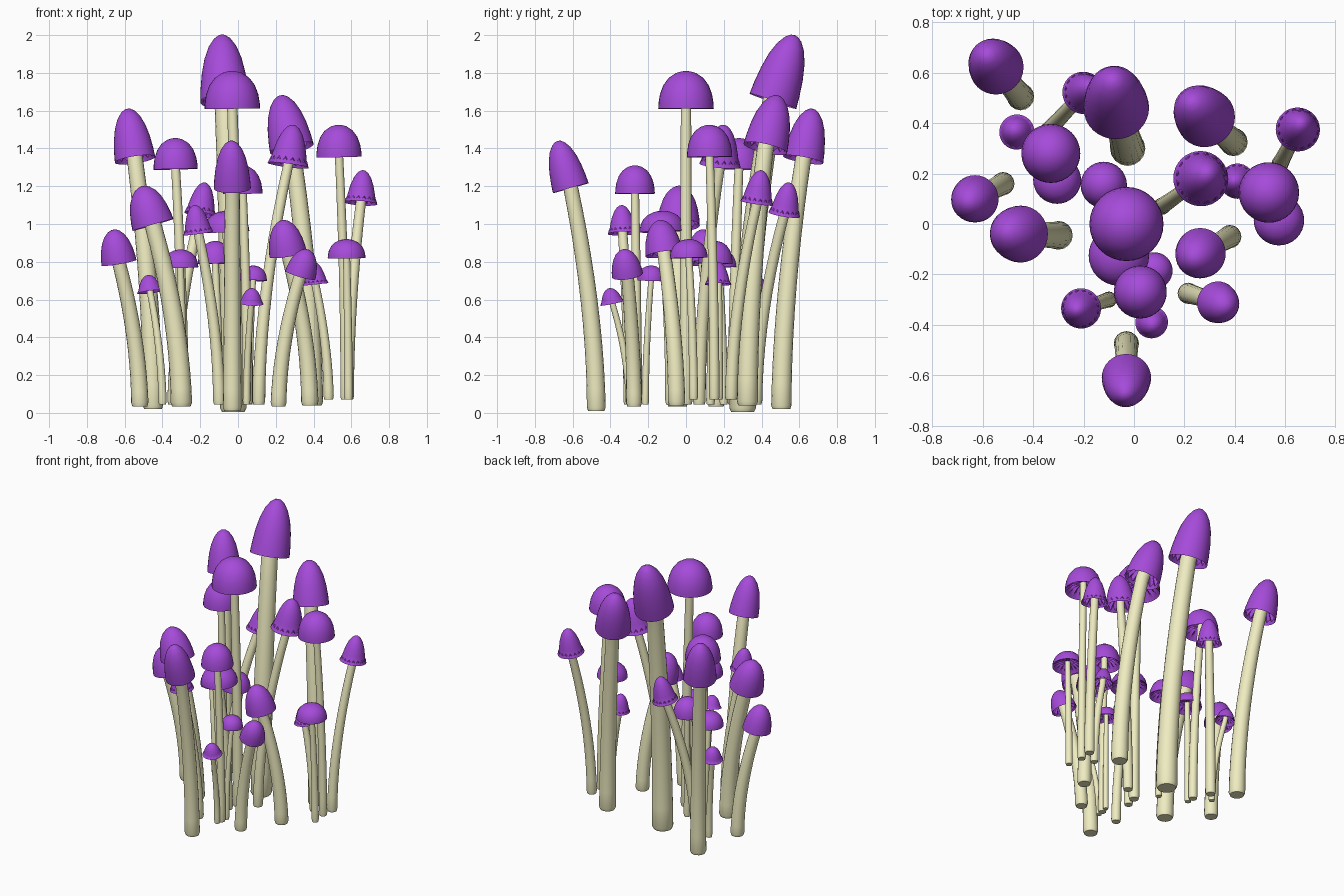
import bpy, bmesh, math
from mathutils import Vector

if "Cube" in bpy.data.objects:
    bpy.data.objects.remove(bpy.data.objects["Cube"])

def material(name, col):
    m = bpy.data.materials.new(name)
    m.diffuse_color = col
    m.use_nodes = True
    m.node_tree.nodes["Principled BSDF"].inputs["Base Color"].default_value = m.diffuse_color
    return m

PURPLE = material("cap_purple", (0.38, 0.07, 0.70, 1))
CREAM = material("stem_cream", (0.86, 0.84, 0.53, 1))

# cap outlines as (radius, height) fractions from rim to tip
EGG = [(1, 0), (.97, .18), (.89, .42), (.76, .64), (.57, .82), (.34, .94), (.15, .99)]
DOME = [(1, 0), (.99, .15), (.94, .38), (.82, .62), (.62, .82), (.35, .95), (.15, .99)]
BELL = [(1, 0), (.88, .12), (.80, .32), (.68, .56), (.52, .77), (.32, .92), (.14, .985)]
SIDES = 32


def frame(axis):
    q = Vector((0, 0, 1)).rotation_difference(axis)
    return q @ Vector((1, 0, 0)), q @ Vector((0, 1, 0))


def loft(name, rings, mat, close_end=None, cap_start=False):
    bm = bmesh.new()
    rows = [[bm.verts.new(p) for p in ring] for ring in rings]
    n = len(rows[0])
    for a, b in zip(rows, rows[1:]):
        for i in range(n):
            j = (i + 1) % n
            bm.faces.new((a[i], a[j], b[j], b[i]))
    if close_end is not None:
        t = bm.verts.new(close_end)
        for i in range(n):
            bm.faces.new((rows[-1][i], rows[-1][(i + 1) % n], t))
    if cap_start:
        bm.faces.new(rows[0][::-1])
    bmesh.ops.recalc_face_normals(bm, faces=bm.faces)
    me = bpy.data.meshes.new(name)
    bm.to_mesh(me)
    bm.free()
    me.materials.append(mat)
    ob = bpy.data.objects.new(name, me)
    bpy.context.collection.objects.link(ob)
    bpy.ops.object.select_all(action='DESELECT')
    ob.select_set(True)
    bpy.context.view_layer.objects.active = ob
    bpy.ops.object.shade_smooth_by_angle(angle=math.radians(35))


def mushroom(kind, k, base, rim, tip, r, sr, profile):
    base, rim, tip = Vector(base), Vector(rim), Vector(tip)
    h = (tip - rim).length
    axis = (tip - rim).normalized()

    def ring(c, u, v, rad, n):
        return [c + (u * math.cos(a) + v * math.sin(a)) * rad
                for a in (2 * math.pi * i / n for i in range(n))]

    # cap: gilled underside, then the outer skin up to the tip
    u, v = frame(axis)
    rings = [ring(rim + axis * h * .34, u, v, r * .15, SIDES)]
    for f, z in ((.55, .26), (.92, .05)):
        pts = ring(rim + axis * h * z, u, v, r * f, SIDES)
        rings.append([p + axis * h * (.16 if i % 2 and f < .9 else .08 * (i % 2))
                      for i, p in enumerate(pts)])
    rings += [ring(rim + axis * h * z, u, v, r * f, SIDES) for f, z in profile]
    loft(f"{kind}_cap_{k}", rings, PURPLE, close_end=tip)

    # stem: rises upright, leaning more towards the cap
    lean = rim - base
    pts = [base + Vector((lean.x * t ** 1.8, lean.y * t ** 1.8, lean.z * t))
           for t in (i / 10 for i in range(11))]
    pts.append(rim + axis * h * .45)
    rings = [ring(pts[0], *frame(Vector((0, 0, 1))), sr * .86, 16)]
    for i, p in enumerate(pts):
        d = (pts[min(i + 1, 11)] - pts[max(i - 1, 0)]).normalized()
        if i == 0:
            p, d = p + Vector((0, 0, .02)), Vector((0, 0, 1))
        rings.append(ring(p, *frame(d), sr * (1 - .24 * i / 11), 16))
    loft(f"{kind}_stem_{k}", rings, CREAM, cap_start=True)


# tall egg caps: base, rim centre, tip, cap radius, stem radius
eggs = [
    ((-.45, .505, .02), (-.545, .62, 1.34), (-.585, .67, 1.61), .108, .054),
    ((-.025, .30, .005), (-.07, .46, 1.65), (-.085, .575, 2.0), .13, .07),
    ((.395, .325, .04), (.285, .42, 1.40), (.225, .485, 1.68), .118, .056),
    ((.38, -.05, .04), (.265, -.115, .84), (.235, -.14, 1.02), .1, .046),
    ((.215, -.275, .035), (.33, -.31, .73), (.37, -.33, .865), .083, .042),
    ((-.03, -.475, .01), (-.03, -.61, 1.19), (-.035, -.68, 1.44), .098, .05),
    ((-.30, -.045, .035), (-.45, -.04, .995), (-.51, -.035, 1.2), .113, .057),
    ((-.52, .16, .035), (-.63, .10, .795), (-.66, .085, .97), .094, .046),
]
for k, (b, c, t, r, s) in enumerate(eggs):
    mushroom("egg", k, b, c, t, r, s, EGG)

# upright caps: base xy, cap xy, rim z, top z, cap radius, stem radius
domes = [
    (0, 0, -.03, 0, 1.6, 1.81, .147, .035),
    (.57, .15, .535, .125, 1.345, 1.525, .12, .028),
    (.585, .04, .575, .015, .81, .92, .1, .024),
    (.05, -.26, .025, -.27, 1.15, 1.31, .105, .028),
    (-.02, -.08, -.06, -.125, .95, 1.07, .12, .03),
    (.06, -.215, .08, -.185, .69, .78, .073, .019),
    (-.29, .25, -.33, .28, 1.28, 1.455, .117, .03),
    (-.29, .20, -.305, .175, .76, .865, .095, .023),
    (-.10, .13, -.12, .155, .78, .91, .092, .023),
]
bells = [
    (.11, .07, .265, .18, 1.30, 1.525, .11, .034),
    (.58, .24, .65, .375, 1.1, 1.285, .088, .034),
    (.48, .17, .41, .17, .67, .80, .07, .027),
    (.045, -.30, .07, -.39, .57, .66, .065, .02),
    (-.10, -.30, -.21, -.335, .94, 1.1, .08, .032),
    (-.34, .37, -.2, .52, 1.04, 1.22, .085, .034),
    (-.40, .31, -.465, .365, .63, .73, .07, .022),
]
for kind, group, prof in (("dome", domes, DOME), ("bell", bells, BELL)):
    for k, (bx, by, cx, cy, z0, z1, r, s) in enumerate(group):
        lean = Vector((cx - bx, cy - by)) * (.18 if kind == "bell" else .1)
        bz = .07 if bx > .45 else .045
        mushroom(kind, k, (bx, by, bz), (cx, cy, z0 + .01),
                 (cx + lean.x, cy + lean.y, z1), r, s, prof)
